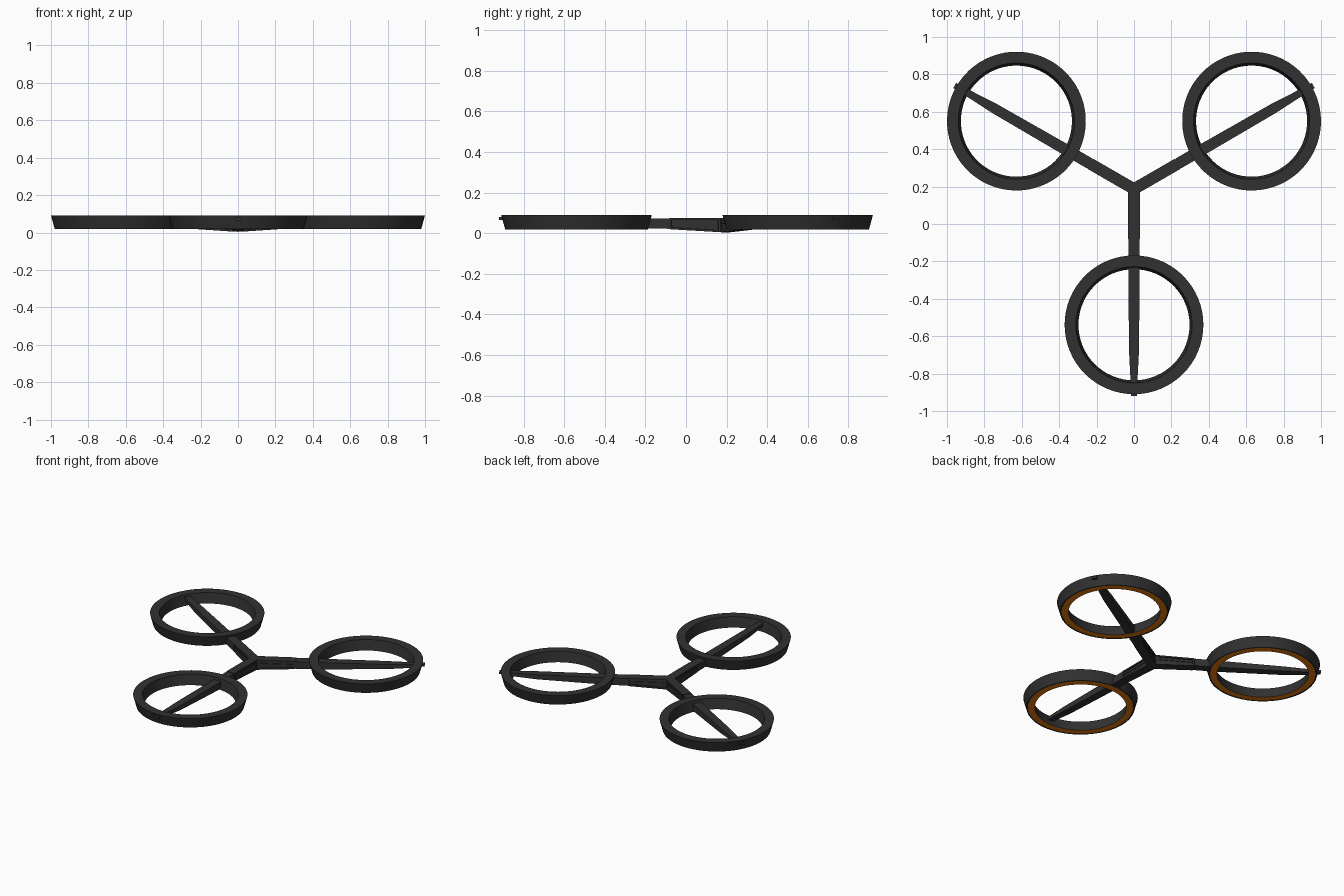
import bpy, bmesh, math
from mathutils import Matrix, Vector

cube = bpy.data.objects.get("Cube")
if cube:
    bpy.data.objects.remove(cube, do_unlink=True)


def material(name, colour):
    m = bpy.data.materials.new(name)
    m.use_nodes = True
    m.diffuse_color = colour
    m.node_tree.nodes["Principled BSDF"].inputs["Base Color"].default_value = colour
    return m


GREY = material("charcoal", (0.031, 0.031, 0.031, 1))
ORANGE = material("orange", (0.8, 0.2, 0.005, 1))

HUB = Vector((0, 0.187, 0))
RING_R = 0.726
HALF = 0.031


def finish(bm, name, mats, smooth=False):
    bmesh.ops.remove_doubles(bm, verts=bm.verts, dist=1e-5)
    bmesh.ops.recalc_face_normals(bm, faces=bm.faces)
    me = bpy.data.meshes.new(name)
    bm.to_mesh(me)
    bm.free()
    for m in mats:
        me.materials.append(m)
    ob = bpy.data.objects.new(name, me)
    bpy.context.collection.objects.link(ob)
    if smooth:
        bpy.ops.object.select_all(action='DESELECT')
        ob.select_set(True)
        bpy.context.view_layer.objects.active = ob
        bpy.ops.object.shade_smooth_by_angle(angle=math.radians(30))


def loft(sections, start_cap=True):
    """Rectangular bar along -y; each section is (distance, half width, bottom, top)."""
    bm = bmesh.new()
    loops = [[bm.verts.new((x, -r, z)) for x, z in
              ((-w, lo), (w, lo), (w, hi), (-w, hi))] for r, w, lo, hi in sections]
    for a, b in zip(loops, loops[1:]):
        for i in range(4):
            j = (i + 1) % 4
            bm.faces.new((a[i], a[j], b[j], b[i]))
    if start_cap:
        bm.faces.new(loops[0])
    bm.faces.new(loops[-1])
    return bm


def inner_arm():
    # mitred at the hub so that three arms meet in a clean Y
    bm = loft([(0, 0, 0.004, 0.075), (HALF * 0.577, HALF, 0.005, 0.075),
               (0.270, HALF, 0.020, 0.075)], start_cap=False)
    bmesh.ops.remove_doubles(bm, verts=bm.verts, dist=1e-5)
    bmesh.ops.recalc_face_normals(bm, faces=bm.faces)
    # recessed side panels
    sides = [f for f in bm.faces if abs(f.normal.x) > 0.95]
    bmesh.ops.inset_individual(bm, faces=sides, thickness=0.014, depth=0)
    bmesh.ops.inset_individual(bm, faces=sides, thickness=0.001, depth=-0.008)
    # one rib along the middle of each panel
    for side in (-1, 1):
        mat = Matrix.Translation((side * (HALF - 0.007), -0.143, 0.048)) @ \
            Matrix.Diagonal((0.008, 0.215, 0.006, 1))
        bmesh.ops.create_cube(bm, size=1, matrix=mat)
    return bm


def ring():
    # closed profile, radius and height, swept around the ring centre
    profile = [(0.297, 0.019), (0.311, 0.091), (0.371, 0.091),
               (0.351, 0.018), (0.343, 0.018), (0.342, 0.019)]
    bm = bmesh.new()
    vs = [bm.verts.new((r, 0, z)) for r, z in profile]
    es = [bm.edges.new((vs[i], vs[(i + 1) % len(vs)])) for i in range(len(vs))]
    bmesh.ops.spin(bm, geom=vs + es, cent=(0, 0, 0), axis=(0, 0, 1),
                   angle=math.tau, steps=64, use_merge=False)
    bmesh.ops.remove_doubles(bm, verts=bm.verts, dist=1e-4)
    # orange band under the rim
    for f in bm.faces:
        c = f.calc_center_median()
        if c.z < 0.022 and c.xy.length < 0.335:
            f.material_index = 1
    bmesh.ops.translate(bm, verts=bm.verts, vec=(0, -RING_R, 0))
    return bm


def joint():
    return loft([(0.268, 0.027, 0.024, 0.071), (0.275, 0.027, 0.024, 0.071)])


def spar():
    return loft([(0.273, 0.030, 0.022, 0.073), (0.42, 0.030, 0.024, 0.073),
                 (0.86, 0.027, 0.042, 0.075), (1.035, 0.018, 0.055, 0.077)])


def tip_nub():
    return loft([(1.07, 0.016, 0.064, 0.079), (1.107, 0.016, 0.064, 0.079)])


PARTS = (("inner_arm", inner_arm), ("arm_joint", joint), ("spar", spar),
         ("ring", ring), ("tip_nub", tip_nub))

# three identical arms around the hub
for k, place in enumerate(("front", "left", "right")):
    turn = Matrix.Translation(HUB) @ Matrix.Rotation(k * math.tau / 3, 4, 'Z')
    for name, build in PARTS:
        bm = build()
        bm.transform(turn)
        is_ring = name == "ring"
        finish(bm, f"{place}_{name}", (GREY, ORANGE) if is_ring else (GREY,), is_ring)
